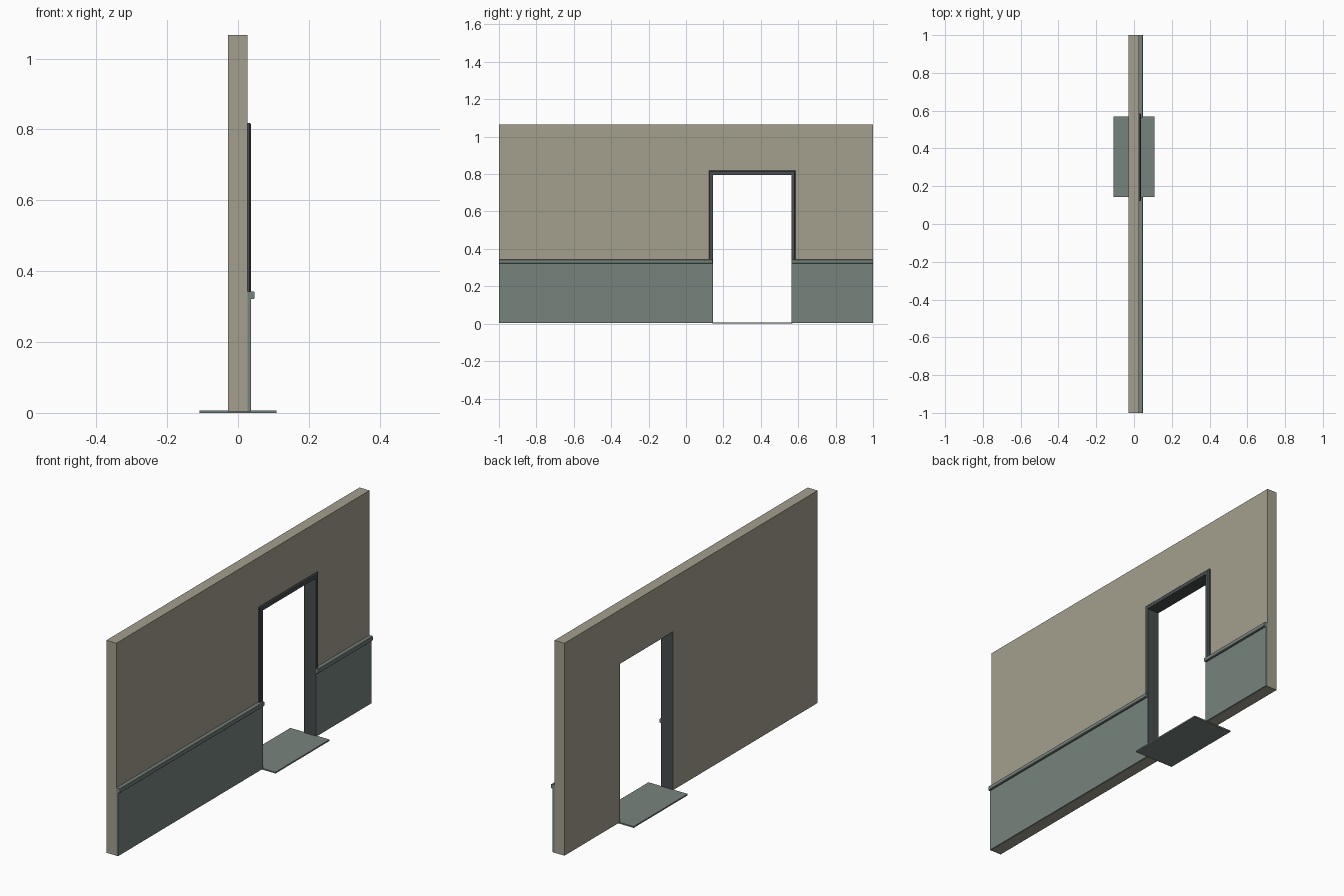
import bpy
import bmesh

default = bpy.data.objects.get("Cube")
if default:
    bpy.data.objects.remove(default, do_unlink=True)


def material(name, rgb):
    mat = bpy.data.materials.new(name)
    mat.use_nodes = True
    mat.diffuse_color = (*rgb, 1)
    mat.node_tree.nodes["Principled BSDF"].inputs["Base Color"].default_value = (*rgb, 1)
    return mat


plaster = material("warm_plaster", (0.37, 0.345, 0.27))
green = material("grey_green_paint", (0.185, 0.23, 0.205))
slate = material("dark_slate_trim", (0.065, 0.075, 0.077))


def finish(name, bm, mat):
    bmesh.ops.recalc_face_normals(bm, faces=bm.faces)
    mesh = bpy.data.meshes.new(name)
    bm.to_mesh(mesh)
    bm.free()
    mesh.materials.append(mat)
    obj = bpy.data.objects.new(name, mesh)
    bpy.context.collection.objects.link(obj)
    return obj


def box(name, xs, ys, zs, mat):
    bm = bmesh.new()
    bmesh.ops.create_cube(bm, size=1)
    for v in bm.verts:
        v.co = [r[0] if c < 0 else r[1] for c, r in zip(v.co, (xs, ys, zs))]
    return finish(name, bm, mat)


def extrude_y(name, profile, ys, mat):
    """Sweep a closed x-z profile along y."""
    bm = bmesh.new()
    face = bm.faces.new([bm.verts.new((x, ys[0], z)) for x, z in profile])
    out = bmesh.ops.extrude_face_region(bm, geom=[face])
    moved = [g for g in out["geom"] if isinstance(g, bmesh.types.BMVert)]
    bmesh.ops.translate(bm, verts=moved, vec=(0, ys[1] - ys[0], 0))
    return finish(name, bm, mat)


# Main dimensions
BACK, FACE, PANEL, RAIL = -0.028, 0.027, 0.037, 0.047
BASE, TOP = 0.004, 1.066
DOOR_A, DOOR_B, HEAD = 0.142, 0.565, 0.798
RAIL_LOW, RAIL_HIGH = 0.321, 0.343
TRIM, LINING = 0.02, 0.002

# Wall sections with panelling and chair rail on either side of the doorway
for side, ys in (("front", (-1, DOOR_A)), ("rear", (DOOR_B, 1))):
    box(f"{side}_wall", (BACK, FACE), ys, (BASE, TOP), plaster)
    box(f"{side}_wainscot", (FACE, PANEL), ys, (BASE, RAIL_LOW), green)
    c = 0.003
    extrude_y(f"{side}_chair_rail",
              [(FACE, RAIL_LOW), (RAIL - c, RAIL_LOW), (RAIL, RAIL_LOW + c),
               (RAIL, RAIL_HIGH - c), (RAIL - c, RAIL_HIGH), (FACE, RAIL_HIGH)],
              ys, green)

# Wall above the doorway
box("lintel", (BACK, FACE), (DOOR_A, DOOR_B), (HEAD, TOP), plaster)

# Thin lining inside the opening
box("front_jamb_lining", (BACK, PANEL), (DOOR_A, DOOR_A + LINING), (BASE, HEAD), slate)
box("rear_jamb_lining", (BACK, PANEL), (DOOR_B - LINING, DOOR_B), (BASE, HEAD), slate)
box("head_lining", (BACK, PANEL), (DOOR_A, DOOR_B), (HEAD - LINING, HEAD), slate)

# Door casing: one arch with a chamfered outer edge
bm = bmesh.new()
a, b, t = DOOR_A, DOOR_B, HEAD + TRIM
outline = [(a - TRIM, RAIL_HIGH), (a - TRIM, t), (b + TRIM, t), (b + TRIM, RAIL_HIGH),
           (b, RAIL_HIGH), (b, HEAD), (a, HEAD), (a, RAIL_HIGH)]
face = bm.faces.new([bm.verts.new((FACE, y, z)) for y, z in outline])
out = bmesh.ops.extrude_face_region(bm, geom=[face])
moved = [g for g in out["geom"] if isinstance(g, bmesh.types.BMVert)]
bmesh.ops.translate(bm, verts=moved, vec=(PANEL - FACE, 0, 0))
outer = [e for e in bm.edges
         if all(v.co.x > PANEL - 0.001 for v in e.verts)
         and (all(v.co.z > t - 0.001 for v in e.verts)
              or all(v.co.y < a - 0.001 for v in e.verts)
              or all(v.co.y > b + 0.001 for v in e.verts))]
bmesh.ops.bevel(bm, geom=outer, offset=0.004, segments=1, affect="EDGES")
finish("door_casing", bm, slate)

# Threshold plate
box("threshold", (-0.109, 0.108), (DOOR_A, DOOR_B + 0.004), (0, 0.007), green)
